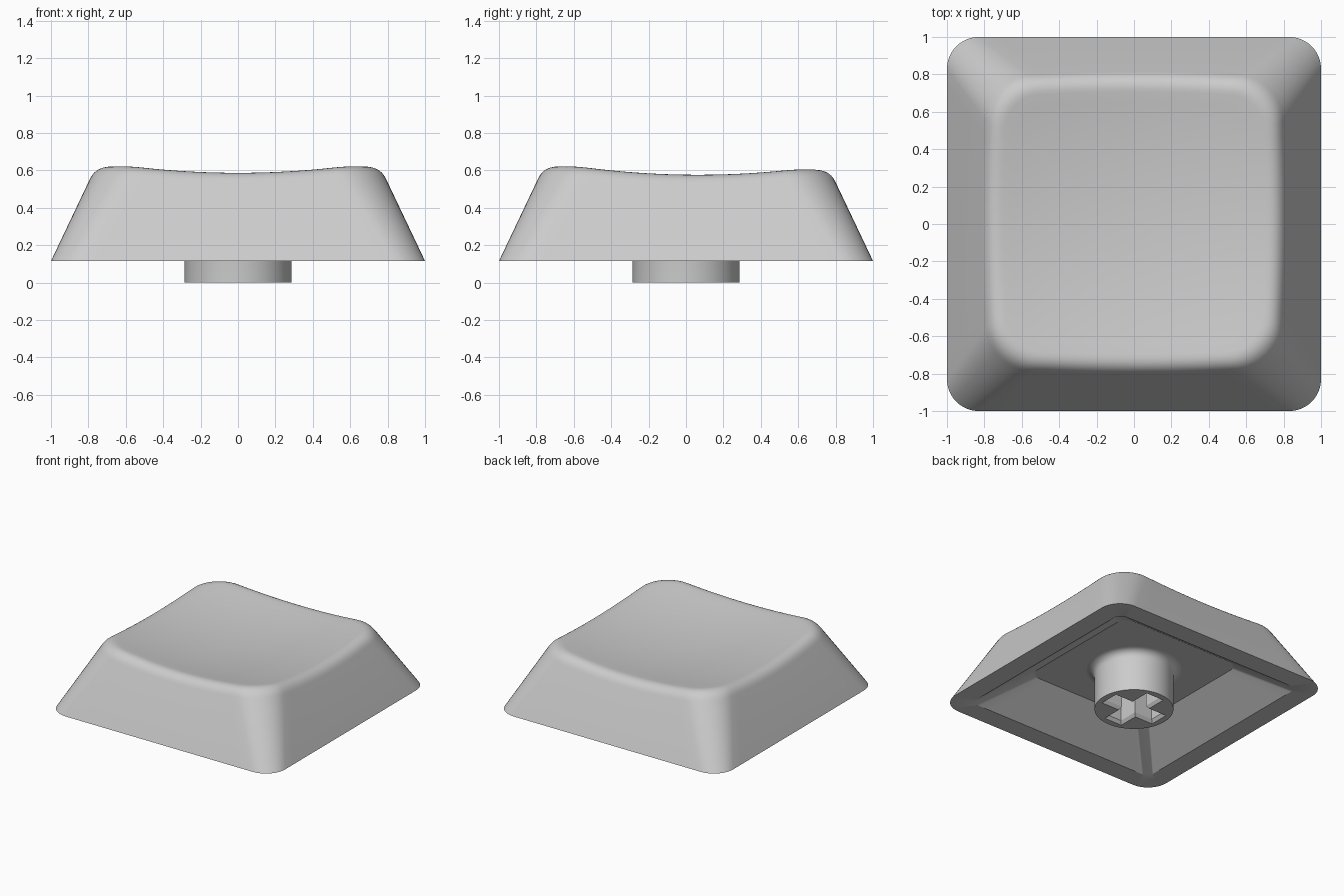
import bpy, bmesh, math
from math import sin, cos, pi

cube = bpy.data.objects.get("Cube")
if cube:
    bpy.data.objects.remove(cube, do_unlink=True)

grey = bpy.data.materials.new("light grey plastic")
grey.use_nodes = True
colour = (0.6, 0.6, 0.6, 1)
grey.diffuse_color = colour
next(n for n in grey.node_tree.nodes if n.type == 'BSDF_PRINCIPLED').inputs["Base Color"].default_value = colour

ARC, STRAIGHT = 10, 16
BASE = 0.115
CEILING = 0.33


def loft(name, loops):
    """Skin a list of equal-length loops and cap both ends."""
    bm = bmesh.new()
    rings = [[bm.verts.new(p) for p in loop] for loop in loops]
    for a, b in zip(rings, rings[1:]):
        n = len(a)
        for i in range(n):
            bm.faces.new((a[i], a[(i + 1) % n], b[(i + 1) % n], b[i]))
    bm.faces.new(rings[0])
    bm.faces.new(rings[-1])
    bmesh.ops.recalc_face_normals(bm, faces=bm.faces[:])
    mesh = bpy.data.meshes.new(name)
    bm.to_mesh(mesh)
    bm.free()
    mesh.materials.append(grey)
    obj = bpy.data.objects.new(name, mesh)
    bpy.context.collection.objects.link(obj)
    return obj


def activate(obj):
    bpy.ops.object.select_all(action='DESELECT')
    obj.select_set(True)
    bpy.context.view_layer.objects.active = obj


def smooth(obj):
    activate(obj)
    bpy.ops.object.shade_smooth_by_angle(angle=math.radians(30))


def square_point(i, half, r):
    """Point i on a rounded square outline."""
    side, j = divmod(i, ARC + STRAIGHT)
    c = half - r
    if j <= ARC:
        t = pi / 2 * j / ARC
        x, y = c + r * cos(t), c + r * sin(t)
    else:
        x, y = c - 2 * c * (j - ARC) / STRAIGHT, half
    for _ in range(side):
        x, y = -y, x
    return x, y


COUNT = 4 * (ARC + STRAIGHT)


def flat_square(half, r, z):
    return [(*square_point(i, half, r), z) for i in range(COUNT)]


def dish(x, y):
    """Height of the shallow, slightly tilted finger dish."""
    return 0.5165 + 0.118 * (x * x + y * y) - 0.015 * y


def wall(z):
    """Half width and corner radius of the tapered body at height z."""
    return 1 - 0.475 * (z - BASE), 0.17 + 0.16 * (z - BASE)


# Cap shell: cavity, bottom rim, tapered walls, rounded top edge and dish
FILLET, STEPS, RINGS = 0.075, 7, 12
columns = []
for i in range(COUNT):
    z = 0.6
    for _ in range(8):
        z = dish(*square_point(i, *wall(z)))
    low = z - FILLET * 0.9
    half, r = wall(z)
    p0 = (*square_point(i, *wall(low)), low)
    p1 = (*square_point(i, half, r), z)
    inner = square_point(i, half - FILLET, r - FILLET)
    p2 = (*inner, dish(*inner))
    column = []
    for s in range(STEPS + 1):
        t = s / STEPS
        column.append(tuple((1 - t) ** 2 * a + 2 * t * (1 - t) * b + t * t * c
                            for a, b, c in zip(p0, p1, p2)))
    for k in range(1, RINGS):
        x, y = (v * (1 - k / RINGS) for v in inner)
        column.append((x, y, dish(x, y)))
    columns.append(column)

shell_loops = [flat_square(0.54, 0.08, CEILING),
               flat_square(0.84, 0.07, BASE),
               flat_square(*wall(BASE), BASE)]
shell_loops += [list(loop) for loop in zip(*columns)]
smooth(loft("cap_shell", shell_loops))

# Stem: round post that flares into the ceiling of the cavity
SIDES = 64


def circle(r, z):
    return [(r * cos(2 * pi * i / SIDES), r * sin(2 * pi * i / SIDES), z) for i in range(SIDES)]


stem_loops = [circle(0.287, 0)]
for s in range(7):
    t = pi / 2 * s / 6
    stem_loops.append(circle(0.287 + 0.06 * (1 - cos(t)), CEILING - 0.06 + 0.06 * sin(t)))
stem_loops.append(circle(0.347, CEILING + 0.03))
stem = loft("stem", stem_loops)


# Cross-shaped socket with a chamfered mouth
def cross(arm, w, z):
    points = []
    for x, y in ((arm, -w), (arm, w), (w, w)):
        points.append((x, y))
    loop = []
    for q in range(4):
        for x, y in points:
            for _ in range(q):
                x, y = -y, x
            loop.append((x, y, z))
    return loop


cutter = loft("socket_cutter", [cross(0.245, 0.085, -0.01), cross(0.22, 0.062, 0.025),
                                cross(0.22, 0.062, 0.32)])
cutter.hide_render = True
socket = stem.modifiers.new("socket", 'BOOLEAN')
socket.operation = 'DIFFERENCE'
socket.solver = 'EXACT'
socket.object = cutter
activate(stem)
bpy.ops.object.modifier_apply(modifier=socket.name)
bpy.data.objects.remove(cutter, do_unlink=True)
smooth(stem)
